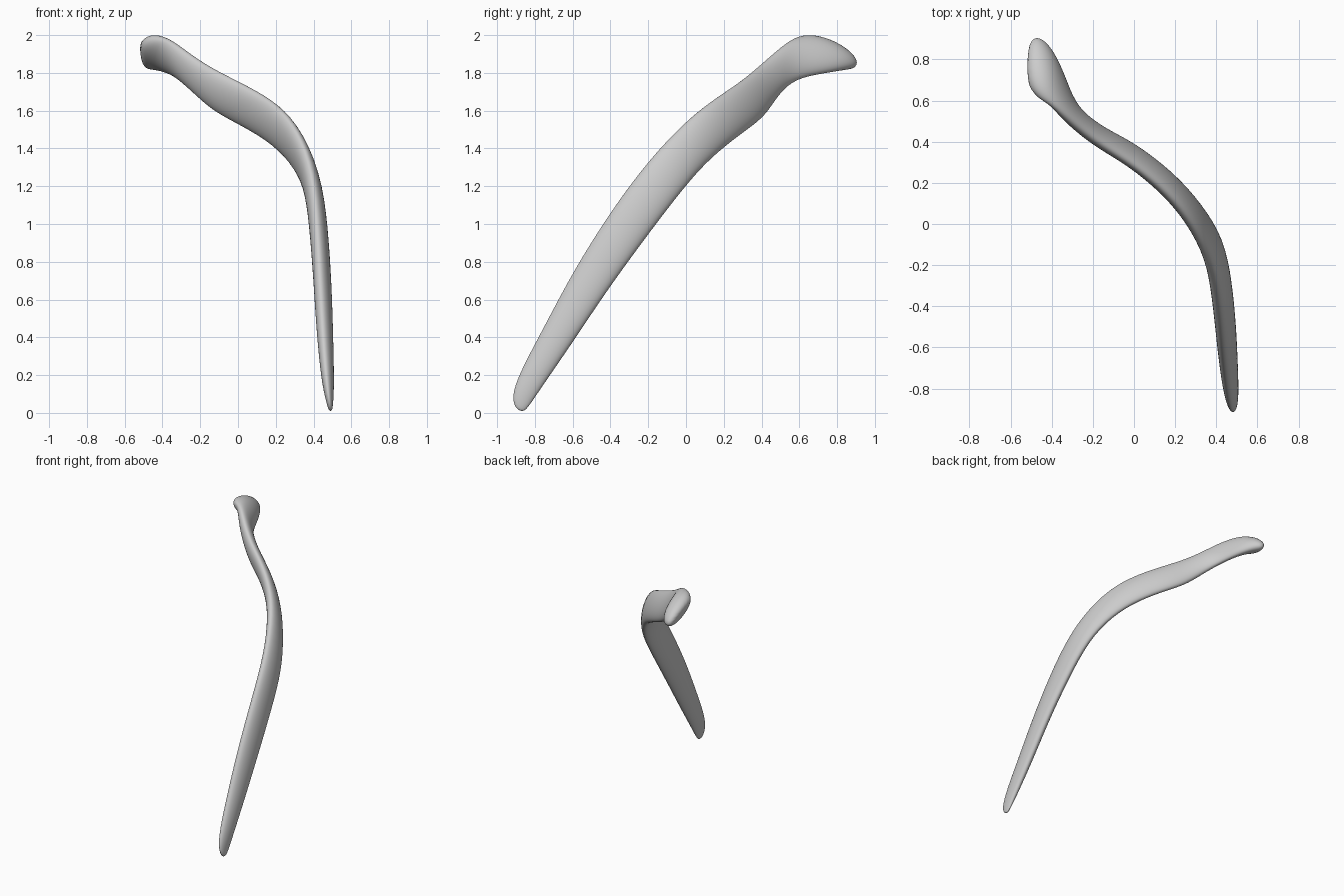
import bpy, bmesh, math
from mathutils import Vector

cube = bpy.data.objects.get("Cube")
if cube:
    bpy.data.objects.remove(cube, do_unlink=True)

# One plain bone colour
bone_grey = bpy.data.materials.new("bone_grey")
bone_grey.use_nodes = True
colour = (0.6, 0.6, 0.6, 1.0)
bone_grey.diffuse_color = colour
bone_grey.node_tree.nodes["Principled BSDF"].inputs["Base Color"].default_value = colour

# Cross-sections from the lower tip to the head:
# upper edge point, lower edge point, half thickness
SECTIONS = [
    ((.49, -.90, .02), (.49, -.86, .00), .01),
    ((.48, -.925, .08), (.49, -.82, .05), .02),
    ((.465, -.89, .20), (.485, -.76, .14), .034),
    ((.445, -.75, .46), (.475, -.60, .37), .043),
    ((.43, -.60, .75), (.465, -.425, .635), .047),
    ((.415, -.40, 1.07), (.44, -.235, .895), .05),
    ((.385, -.20, 1.34), (.405, -.05, 1.14), .05),
    ((.29, 0, 1.55), (.30, .10, 1.32), .05),
    ((.17, .15, 1.665), (.16, .25, 1.445), .05),
    ((0, .29, 1.755), (-.02, .385, 1.54), .047),
    ((-.16, .385, 1.835), (-.13, .435, 1.6), .047),
    ((-.27, .47, 1.91), (-.22, .49, 1.685), .045),
    ((-.34, .53, 1.96), (-.31, .58, 1.77), .045),
    ((-.40, .58, 1.99), (-.36, .75, 1.80), .05),
    ((-.455, .61, 1.99), (-.42, .88, 1.83), .07),
    ((-.49, .64, 1.975), (-.48, .92, 1.84), .065),
    ((-.52, .68, 1.94), (-.515, .87, 1.86), .04),
]
SIDES = 16


def loft(name, sections, material):
    """Skin rounded cross-sections into one smooth closed body."""
    rows = [(Vector(p), Vector(q), b) for p, q, b in sections]
    centres = [(p + q) / 2 for p, q, b in rows]
    last = len(rows) - 1
    bm = bmesh.new()
    rings = []
    for i, (upper, lower, thick) in enumerate(rows):
        tangent = centres[min(i + 1, last)] - centres[max(i - 1, 0)]
        wide = (upper - lower) / 2
        normal = tangent.cross(wide).normalized()
        ring = []
        for k in range(SIDES):
            a = math.tau * k / SIDES
            offset = wide * math.cos(a) + normal * thick * math.sin(a)
            ring.append(bm.verts.new(centres[i] + offset))
        rings.append(ring)
    for r0, r1 in zip(rings, rings[1:]):
        for k in range(SIDES):
            n = (k + 1) % SIDES
            bm.faces.new((r0[k], r0[n], r1[n], r1[k]))
    bm.faces.new(rings[0])
    bm.faces.new(rings[-1])
    bmesh.ops.recalc_face_normals(bm, faces=bm.faces)
    for face in bm.faces:
        face.smooth = True
    mesh = bpy.data.meshes.new(name)
    bm.to_mesh(mesh)
    bm.free()
    mesh.materials.append(material)
    obj = bpy.data.objects.new(name, mesh)
    bpy.context.collection.objects.link(obj)
    subsurf = obj.modifiers.new("smooth_surface", 'SUBSURF')
    subsurf.levels = subsurf.render_levels = 2
    return obj


# Curved rib: flattened shaft, arch, neck and flared head
loft("rib_bone", SECTIONS, bone_grey)
